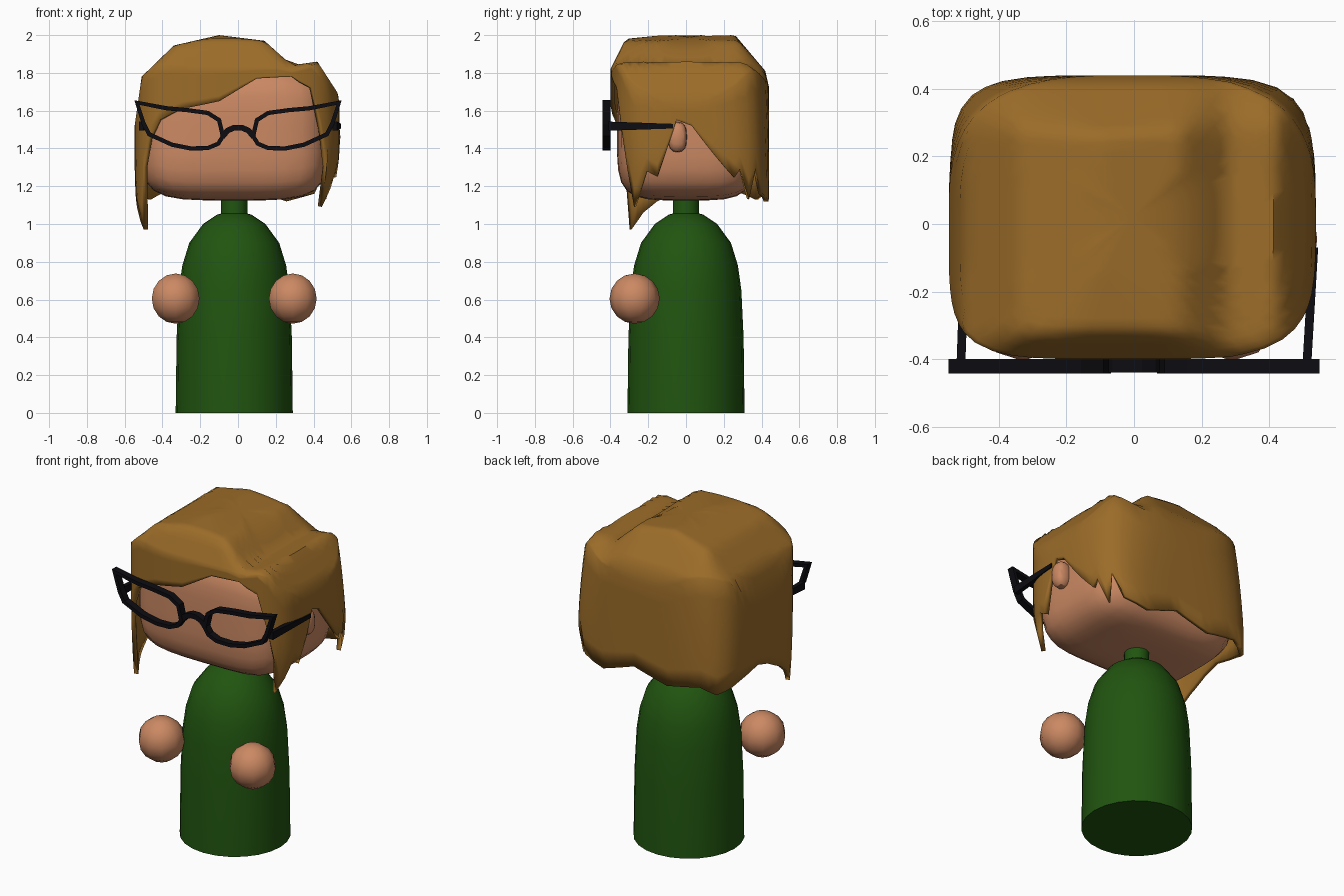
import bpy, bmesh, math
from mathutils import Vector

if "Cube" in bpy.data.objects:
    bpy.data.objects.remove(bpy.data.objects["Cube"])


def material(name, color):
    m = bpy.data.materials.new(name)
    m.diffuse_color = (*color, 1)
    m.use_nodes = True
    m.node_tree.nodes["Principled BSDF"].inputs["Base Color"].default_value = m.diffuse_color
    return m


SKIN = material("skin", (0.60, 0.25, 0.125))
HAIR = material("hair", (0.33, 0.15, 0.022))
CLOTH = material("green_cloth", (0.015, 0.09, 0.005))
BLACK = material("black_plastic", (0.004, 0.004, 0.006))


def finish(name, bm, mat, angle=None, recalc=True):
    if recalc:
        bmesh.ops.recalc_face_normals(bm, faces=bm.faces[:])
    me = bpy.data.meshes.new(name)
    bm.to_mesh(me)
    bm.free()
    me.materials.append(mat)
    ob = bpy.data.objects.new(name, me)
    bpy.context.collection.objects.link(ob)
    if angle:
        bpy.ops.object.select_all(action='DESELECT')
        ob.select_set(True)
        bpy.context.view_layer.objects.active = ob
        bpy.ops.object.shade_smooth_by_angle(angle=math.radians(angle))
    return ob


def interp(pts, x):
    if x <= pts[0][0]:
        return pts[0][1]
    for (x0, y0), (x1, y1) in zip(pts, pts[1:]):
        if x <= x1:
            return y0 + (y1 - y0) * (x - x0) / (x1 - x0)
    return pts[-1][1]


def lathe(name, profile, center_x, mat, sides=24):
    bm = bmesh.new()
    rings = [[bm.verts.new((center_x + r * math.cos(math.tau * i / sides),
                            r * math.sin(math.tau * i / sides), z))
              for i in range(sides)] for r, z in profile]
    for a, b in zip(rings, rings[1:]):
        for i in range(sides):
            j = (i + 1) % sides
            bm.faces.new((a[i], a[j], b[j], b[i]))
    bm.faces.new(rings[0])
    bm.faces.new(rings[-1])
    return finish(name, bm, mat, 35)


def rounded_block(name, center, half, n, cuts, mat):
    bm = bmesh.new()
    bmesh.ops.create_cube(bm, size=2)
    bmesh.ops.subdivide_edges(bm, edges=bm.edges[:], cuts=cuts, use_grid_fill=True)
    for v in bm.verts:
        k = sum(abs(c) ** n for c in v.co) ** (-1 / n)
        v.co = [center[i] + half[i] * v.co[i] * k for i in range(3)]
    return finish(name, bm, mat, 30)


def strip(name, path, width, y0, y1, mat, closed):
    """Rectangular bar following a path of (x, z) points."""
    bm = bmesh.new()
    n = len(path)
    p = [Vector(q) for q in path]
    sections = []
    for i in range(n):
        a = p[i - 1] if closed or i > 0 else p[i]
        b = p[(i + 1) % n] if closed or i < n - 1 else p[i]
        d0 = (p[i] - a).normalized() if a != p[i] else (b - p[i]).normalized()
        d1 = (b - p[i]).normalized() if b != p[i] else d0
        t = (d0 + d1).normalized()
        nrm = Vector((-t.y, t.x)) * width / 2 / max(0.6, t.dot(d0))
        o, q = p[i] + nrm, p[i] - nrm
        sections.append([bm.verts.new(c) for c in
                         ((o.x, y0, o.y), (q.x, y0, q.y), (q.x, y1, q.y), (o.x, y1, o.y))])
    for i in range(n if closed else n - 1):
        a, b = sections[i], sections[(i + 1) % n]
        for k in range(4):
            m = (k + 1) % 4
            bm.faces.new((a[k], a[m], b[m], b[k]))
    if not closed:
        bm.faces.new(sections[0])
        bm.faces.new(sections[-1])
    return finish(name, bm, mat)


# Body with neck
lathe("body", [(0.31, 0), (0.305, 0.4), (0.293, 0.65), (0.275, 0.78), (0.238, 0.9),
               (0.165, 1.0), (0.09, 1.05), (0.07, 1.055), (0.07, 1.16)], -0.02, CLOTH)

# Hands
for side, x in (("left", -0.33), ("right", 0.29)):
    bm = bmesh.new()
    bmesh.ops.create_uvsphere(bm, u_segments=10, v_segments=8, radius=0.133)
    for v in bm.verts:
        v.co += Vector((x, -0.272, 0.605))
    finish(side + "_hand", bm, SKIN, 60)

# Head and ears
rounded_block("head", (-0.02, 0, 1.48), (0.495, 0.365, 0.355), 4.5, 8, SKIN)
for side, x in (("left", -0.49), ("right", 0.49)):
    rounded_block(side + "_ear", (x, -0.045, 1.46), (0.052, 0.05, 0.08), 2.6, 3, SKIN)

# Hair: top surface from two silhouettes, then walls hanging to a ragged edge
TOP_X = [(-0.55, 1.5), (-0.51, 1.78), (-0.34, 1.945), (-0.1, 2), (0.14, 1.97),
         (0.285, 1.84), (0.42, 1.86), (0.53, 1.69), (0.55, 1.5)]
TOP_Y = [(-0.41, 1.8), (-0.38, 1.86), (-0.32, 1.98), (-0.12, 2), (0.26, 2),
         (0.42, 1.81), (0.445, 1.7)]
EDGE = [(-.55, -.02, 1.19), (-.54, -.15, 1.12), (-.54, -.23, 1.06), (-.52, -.30, .97),
        (-.51, -.33, 1.30), (-.48, -.36, 1.45), (-.42, -.38, 1.55), (-.3, -.4, 1.61),
        (-.1, -.4, 1.65), (0, -.4, 1.71), (.1, -.4, 1.77), (.27, -.4, 1.78),
        (.40, -.38, 1.72), (.45, -.35, 1.5), (.51, -.28, 1.09), (.53, -.21, 1.28),
        (.53, -.15, 1.25), (.54, -.05, 1.55), (.54, .03, 1.52), (.54, .26, 1.245),
        (.53, .29, 1.29), (.52, .34, 1.13), (.49, .38, 1.3), (.45, .42, 1.16),
        (.29, .44, 1.12), (.05, .44, 1.19), (-.18, .44, 1.13), (-.4, .43, 1.17),
        (-.48, .38, 1.13), (-.54, .25, 1.18), (-.55, .08, 1.22)]
A, B, CX, CY = 0.543, 0.42, -0.005, 0.02

marks = [(math.atan2((y - CY) / B, (x - CX) / A), z) for x, y, z in EDGE]
marks.append((marks[0][0] + math.tau, marks[0][1]))
columns = []
for (a0, z0), (a1, z1) in zip(marks, marks[1:]):
    steps = max(1, math.ceil((a1 - a0) / math.radians(7)))
    columns += [(a0 + (a1 - a0) * k / steps, z0 + (z1 - z0) * k / steps) for k in range(steps)]


def top(x, y):
    dx, dy = 2 - interp(TOP_X, x), 2 - interp(TOP_Y, y)
    p = 2.2 if y > 0.1 else 4 if y < -0.1 else 3.1 - 9 * y
    return 2 - (dx ** p + dy ** p) ** (1 / p)


def outline(a, s, drop=0):
    """Boxy oval; the back corners are rounder near the top."""
    c, d = math.cos(a), math.sin(a)
    n = 3 + 2 * min(1, drop * 1.7) if d > 0 else 4 if c > 0 else 5
    r = s * (abs(c) ** n + abs(d) ** n) ** (-1 / n)
    x, y = CX + A * c * r, CY + B * d * r
    return (0.285 if abs(x - 0.285) < 0.02 else x), y


bm = bmesh.new()
rings = []
for s in (0.2, 0.37, 0.45, 0.53, 0.59, 0.65, 0.71, 0.77, 0.83, 0.89, 0.94, 0.98, 1):
    rings.append([bm.verts.new((*outline(a, s), top(*outline(a, s)))) for a, _ in columns])
for k in range(1, 7):
    ring = []
    for a, edge in columns:
        z = top(*outline(a, 1))
        drop = (z - min(edge, z - 0.02)) * k / 6
        x, y = outline(a, 1, drop)
        z -= drop
        x -= (0.6 if x > 0 else -0.1) * max(0, 1.4 - z) ** 2 * min(1, abs(x) * 2)
        ring.append(bm.verts.new((x, y, z)))
    rings.append(ring)
crown = bm.verts.new((CX, CY, top(CX, CY)))
count = len(columns)
for i in range(count):
    j = (i + 1) % count
    bm.faces.new((crown, rings[0][i], rings[0][j]))
    for u, w in zip(rings, rings[1:]):
        bm.faces.new((u[i], w[i], w[j], u[j]))
hair = finish("hair", bm, HAIR, 55, recalc=False)
solid = hair.modifiers.new("thickness", 'SOLIDIFY')
solid.thickness = 0.025
solid.offset = -1

# Glasses: rims, temples and bridge
RIM = [(.535, 1.643), (.38, 1.613), (.27, 1.603), (.16, 1.588), (.10, 1.55), (.08, 1.465),
       (.105, 1.425), (.16, 1.402), (.25, 1.40), (.35, 1.42), (.47, 1.475), (.499, 1.53)]
for side, s, rear in (("left", -1, 0.50), ("right", 1, 0.532)):
    strip(side + "_rim", [(s * x, z) for x, z in RIM], 0.022, -0.443, -0.40, BLACK, True)
    bm = bmesh.new()
    bmesh.ops.create_cube(bm, size=1)
    for v in bm.verts:
        back = v.co.y > 0
        v.co = (s * (rear if back else 0.512) + v.co.x * 0.026,
                -0.07 if back else -0.41,
                1.518 + v.co.z * (0.025 if back else 0.048))
    finish(side + "_temple", bm, BLACK)
strip("bridge", [(-.085, 1.46), (-.055, 1.495), (-.02, 1.51), (.02, 1.51), (.055, 1.495),
                 (.085, 1.46)], 0.03, -0.44, -0.40, BLACK, False)
